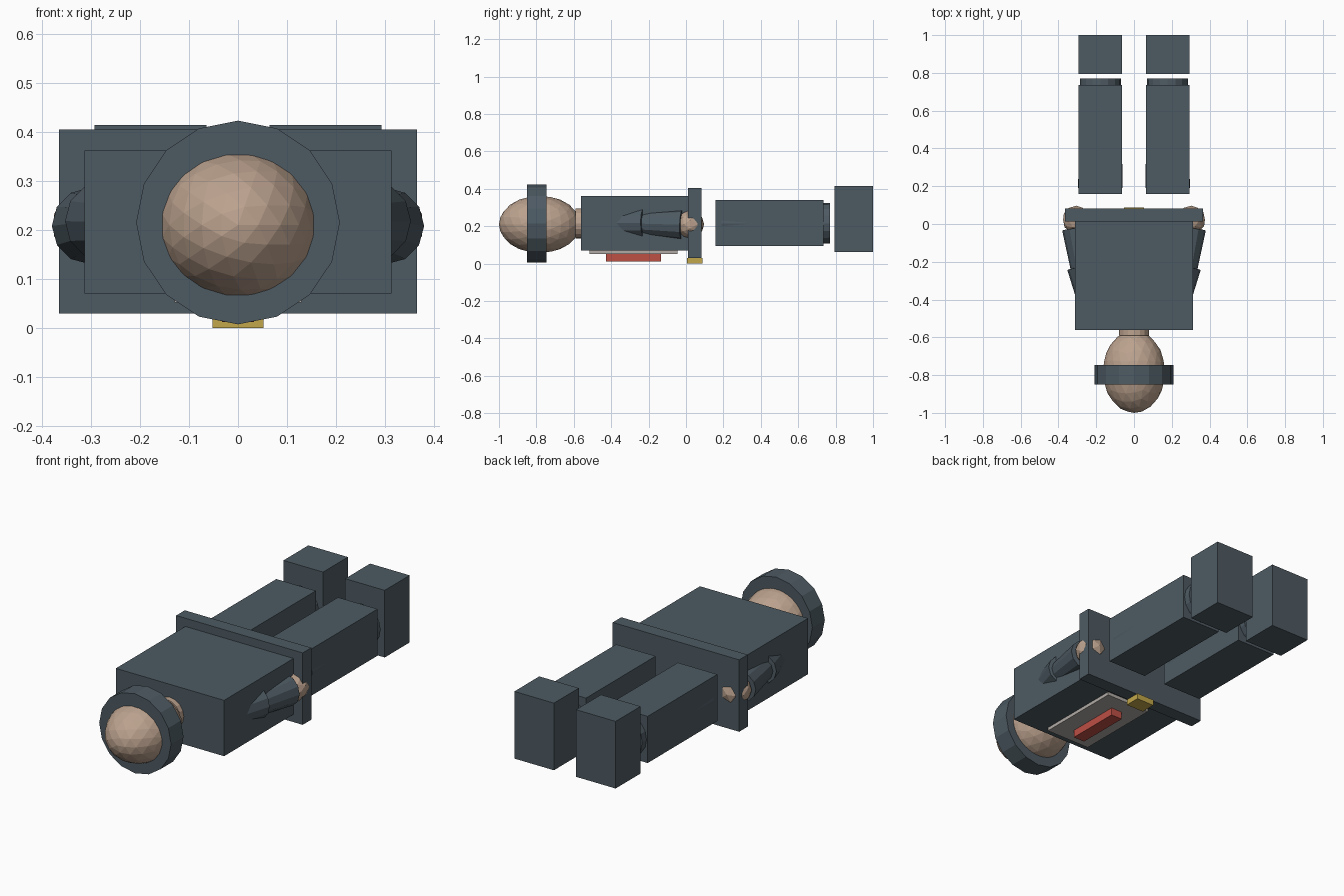
import bpy
from math import pi
from mathutils import Vector

if "Cube" in bpy.data.objects:
    bpy.data.objects.remove(bpy.data.objects["Cube"])


def material(name, rgb):
    m = bpy.data.materials.new(name)
    m.use_nodes = True
    m.diffuse_color = (*rgb, 1)
    m.node_tree.nodes["Principled BSDF"].inputs["Base Color"].default_value = (*rgb, 1)
    return m


SLATE = material("slate", (0.075, 0.103, 0.124))
TAN = material("skin tan", (0.50, 0.36, 0.27))
RED = material("red", (0.51, 0.08, 0.06))
GOLD = material("gold", (0.54, 0.39, 0.07))
GREY = material("light grey", (0.44, 0.41, 0.38))


def finish(name, mat):
    ob = bpy.context.object
    ob.name = name
    ob.data.materials.append(mat)
    return ob


def box(name, mat, x, y, z):
    """Box from its (min, max) range on each axis."""
    lo, hi = Vector((x[0], y[0], z[0])), Vector((x[1], y[1], z[1]))
    bpy.ops.mesh.primitive_cube_add(size=1, location=(lo + hi) / 2)
    bpy.context.object.scale = hi - lo
    return finish(name, mat)


def tube(name, mat, a, b, ra, rb, sides=16):
    """Straight or tapered cylinder from point a to point b."""
    a, b = Vector(a), Vector(b)
    bpy.ops.mesh.primitive_cone_add(vertices=sides, radius1=ra, radius2=rb,
                                    depth=(b - a).length, location=(a + b) / 2)
    ob = finish(name, mat)
    ob.rotation_euler = (b - a).to_track_quat("Z", "X").to_euler()
    return ob


def ball(name, mat, centre, size, detail):
    bpy.ops.mesh.primitive_ico_sphere_add(subdivisions=detail, radius=1, location=centre)
    ob = finish(name, mat)
    ob.rotation_euler = (pi / 2, 0, 0)
    ob.scale = size
    return ob


MID = 0.215  # height of the body's long axis

# Head, hat band and neck
ball("head", TAN, (0, -0.782, 0.21), (0.165, 0.153, 0.218), 3)
band = tube("hat_band", SLATE, (0, -0.85, MID), (0, -0.747, MID), 0.208, 0.208)
tube("neck", TAN, (0, -0.59, MID), (0, -0.54, MID), 0.08, 0.08)

# Torso, belt and chest details
box("torso", SLATE, (-0.313, 0.313), (-0.562, 0.02), (0.07, 0.362))
box("belt", SLATE, (-0.366, 0.366), (0.012, 0.083), (0.029, 0.405))
box("buckle", GOLD, (-0.052, 0.052), (0.006, 0.088), (0, 0.031))
box("chest_plate", GREY, (-0.13, 0.13), (-0.515, -0.046), (0.052, 0.08))
box("chest_badge", RED, (-0.033, 0.033), (-0.428, -0.135), (0.012, 0.055))

for side, s in (("left", 1), ("right", -1)):
    # Arm
    tube(side + "_upper_arm", SLATE, (s * 0.2, -0.5, 0.215), (s * 0.275, -0.222, 0.218),
         0.07, 0.081, 12)
    tube(side + "_forearm", SLATE, (s * 0.268, -0.27, 0.215), (s * 0.303, -0.023, 0.208),
         0.06, 0.078, 12)
    ball(side + "_hand", TAN, (s * 0.304, 0.022, 0.21), (0.075, 0.075, 0.075), 2)

    # Leg, with the ankle as the end of the inner tube
    x = sorted((s * 0.064, s * 0.293))
    box(side + "_trouser_leg", SLATE, x, (0.159, 0.735), (0.095, 0.339))
    tube(side + "_inner_leg", SLATE, (s * 0.178, 0.19, MID), (s * 0.178, 0.77, MID),
         0.118, 0.108)
    box(side + "_boot", SLATE, x, (0.794, 1.0), (0.063, 0.414))
